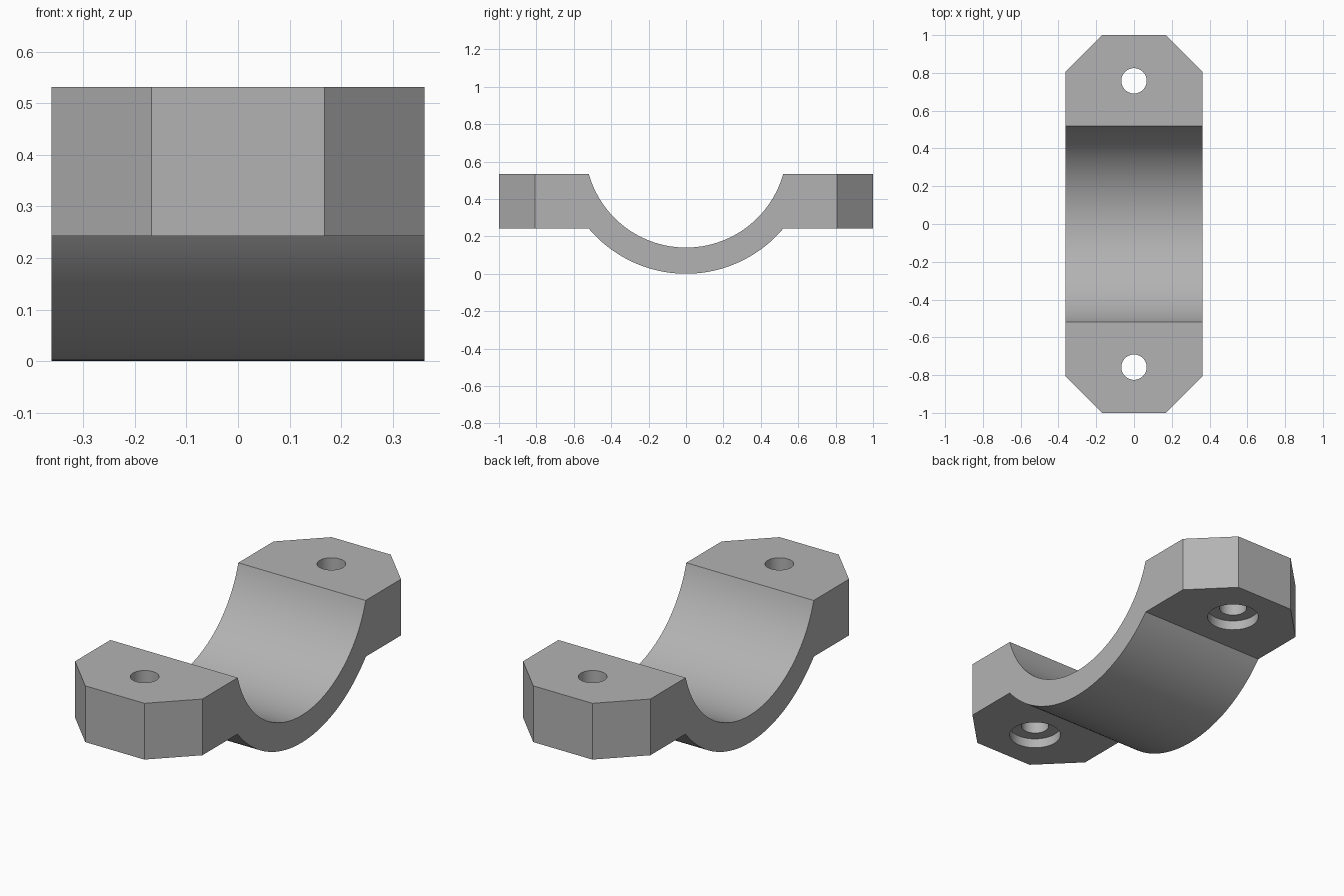
import bpy, bmesh, math

cube = bpy.data.objects.get("Cube")
if cube:
    bpy.data.objects.remove(cube, do_unlink=True)

HALF_W, TOP, FLANGE = 0.362, 0.532, 0.243
CENTRE_Z, R_IN, R_OUT = 0.68, 0.54, 0.68

grey = bpy.data.materials.new("plain grey")
grey.use_nodes = True
colour = (0.45, 0.45, 0.45, 1)
grey.diffuse_color = colour
grey.node_tree.nodes["Principled BSDF"].inputs["Base Color"].default_value = colour


def make_object(name, bm):
    bmesh.ops.recalc_face_normals(bm, faces=bm.faces)
    mesh = bpy.data.meshes.new(name)
    bm.to_mesh(mesh)
    bm.free()
    mesh.materials.append(grey)
    obj = bpy.data.objects.new(name, mesh)
    bpy.context.collection.objects.link(obj)
    return obj


def prism(name, outline, offset):
    """Extrude a closed outline along the offset."""
    bm = bmesh.new()
    face = bm.faces.new([bm.verts.new(p) for p in outline])
    result = bmesh.ops.extrude_face_region(bm, geom=[face])
    verts = [g for g in result["geom"] if isinstance(g, bmesh.types.BMVert)]
    bmesh.ops.translate(bm, verts=verts, vec=offset)
    return make_object(name, bm)


def arc(radius, z_end, steps=64):
    """Lower arc from -y to +y, ending at height z_end."""
    a = math.acos((CENTRE_Z - z_end) / radius)
    angles = [-a + 2 * a * i / steps for i in range(steps + 1)]
    return [(-HALF_W, radius * math.sin(t), CENTRE_Z - radius * math.cos(t))
            for t in angles]


def cut(target, cutter, operation):
    mod = target.modifiers.new(cutter.name, "BOOLEAN")
    mod.operation = operation
    mod.solver = "EXACT"
    mod.object = cutter
    bpy.ops.object.select_all(action="DESELECT")
    bpy.context.view_layer.objects.active = target
    target.select_set(True)
    bpy.ops.object.modifier_apply(modifier=mod.name)
    bpy.data.objects.remove(cutter, do_unlink=True)


# Saddle profile with two flanges, extruded across the width
outline = ([(-HALF_W, -1, FLANGE)] + arc(R_OUT, FLANGE)
           + [(-HALF_W, 1, FLANGE), (-HALF_W, 1, TOP)]
           + arc(R_IN, TOP)[::-1] + [(-HALF_W, -1, TOP)])
clamp = prism("pipe_clamp_half", outline, (2 * HALF_W, 0, 0))

# Clipped flange corners
corner = [(0.168, 1), (HALF_W, 0.806), (0.5, 0.668), (0.5, 1.2), (0.168, 1.2)]
for sx in (-1, 1):
    for sy in (-1, 1):
        cutter = prism("corner_cutter", [(x * sx, y * sy, -0.1) for x, y in corner], (0, 0, 1))
        cut(clamp, cutter, "DIFFERENCE")


def bolt_hole(y):
    """Stepped cutter: a wide shallow bore below a narrow through hole."""
    bm = bmesh.new()
    profile = [(0.125, FLANGE - 0.1), (0.125, FLANGE + 0.05),
               (0.067, FLANGE + 0.05), (0.067, TOP + 0.1)]
    rings = [[bm.verts.new((r * math.cos(i * math.tau / 48),
                            y + r * math.sin(i * math.tau / 48), z))
              for i in range(48)] for r, z in profile]
    for low, high in zip(rings, rings[1:]):
        for i in range(48):
            j = (i + 1) % 48
            bm.faces.new((low[i], low[j], high[j], high[i]))
    bm.faces.new(rings[0])
    bm.faces.new(rings[-1])
    return make_object("bolt_hole_cutter", bm)


for side in (-1, 1):
    cut(clamp, bolt_hole(side * 0.758), "DIFFERENCE")

bpy.ops.object.shade_smooth_by_angle(angle=math.radians(25))
